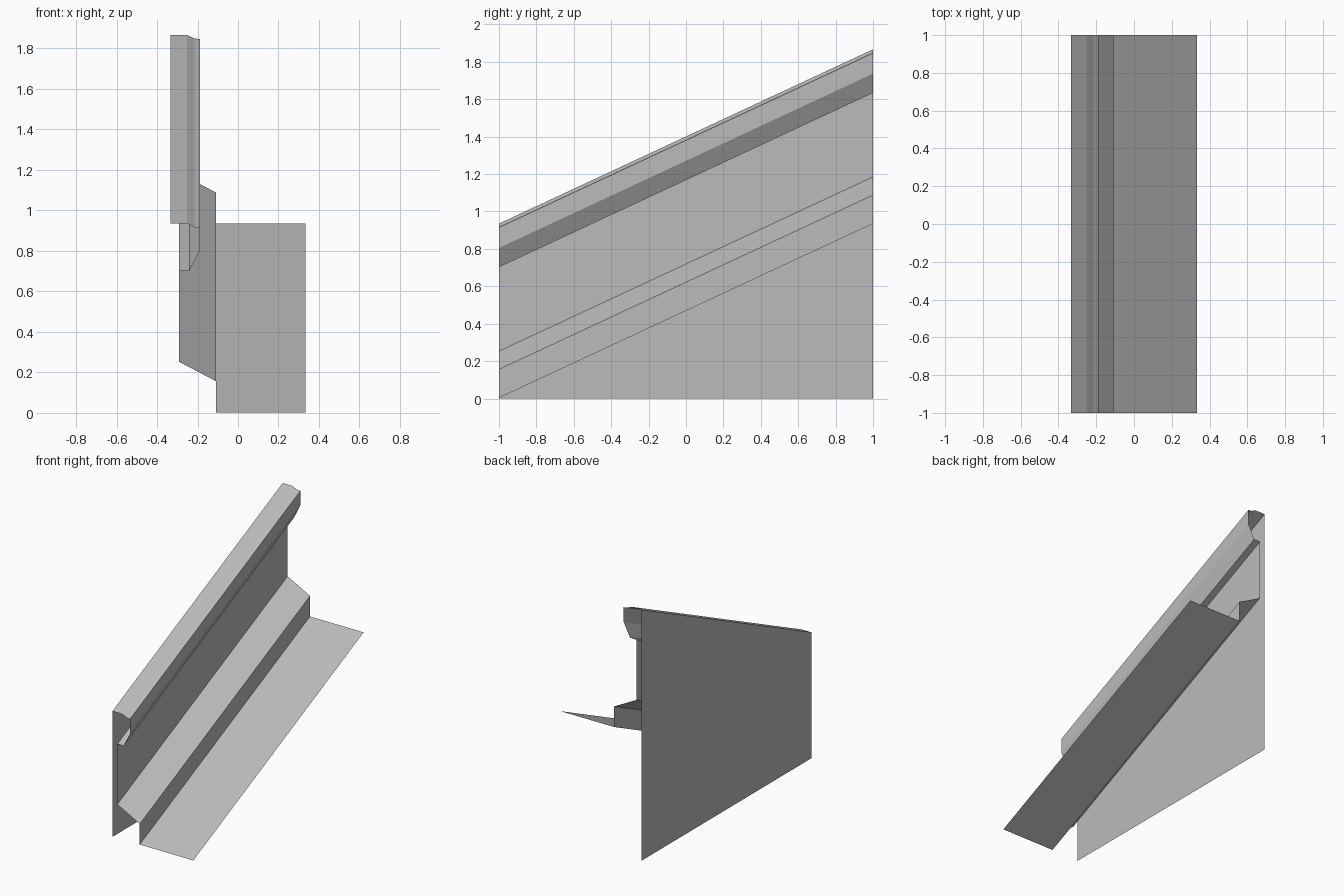
import bpy
import bmesh

cube = bpy.data.objects.get("Cube")
if cube:
    bpy.data.objects.remove(cube, do_unlink=True)

HALF_LENGTH = 1.0
RISE = 0.932

grey = bpy.data.materials.new("plain grey")
grey.use_nodes = True
colour = (0.5, 0.5, 0.5, 1.0)
grey.diffuse_color = colour
grey.node_tree.nodes["Principled BSDF"].inputs["Base Color"].default_value = colour


def sweep(name, profile, level=()):
    """Sweep an open x-z profile up the slope; points listed in level do not rise."""
    bm = bmesh.new()
    front = [bm.verts.new((x, -HALF_LENGTH, z)) for x, z in profile]
    back = [bm.verts.new((x, HALF_LENGTH, z + (0 if i in level else RISE)))
            for i, (x, z) in enumerate(profile)]
    for i in range(len(profile) - 1):
        bm.faces.new((front[i], front[i + 1], back[i + 1], back[i]))
    mesh = bpy.data.meshes.new(name)
    bm.to_mesh(mesh)
    bm.free()
    mesh.materials.append(grey)
    obj = bpy.data.objects.new(name, mesh)
    bpy.context.collection.objects.link(obj)
    return obj


# Outer side panel with a level bottom edge and sloping top
sweep("side_panel", [(-0.333, 0), (-0.333, 0.935)], level=(0,))

# Hollow handrail, open at both ends
sweep("handrail", [(-0.333, 0.935), (-0.252, 0.935), (-0.215, 0.917), (-0.188, 0.915),
                   (-0.188, 0.805), (-0.24, 0.702), (-0.292, 0.702)])

# Inner wall below the handrail
sweep("inner_wall", [(-0.292, 0.702), (-0.292, 0.253)])

# Sloping skirt ledge and its upright
sweep("skirt", [(-0.292, 0.253), (-0.108, 0.156), (-0.108, 0.003)])

# Inclined walking surface
sweep("ramp", [(-0.108, 0.003), (0.333, 0.003)])
